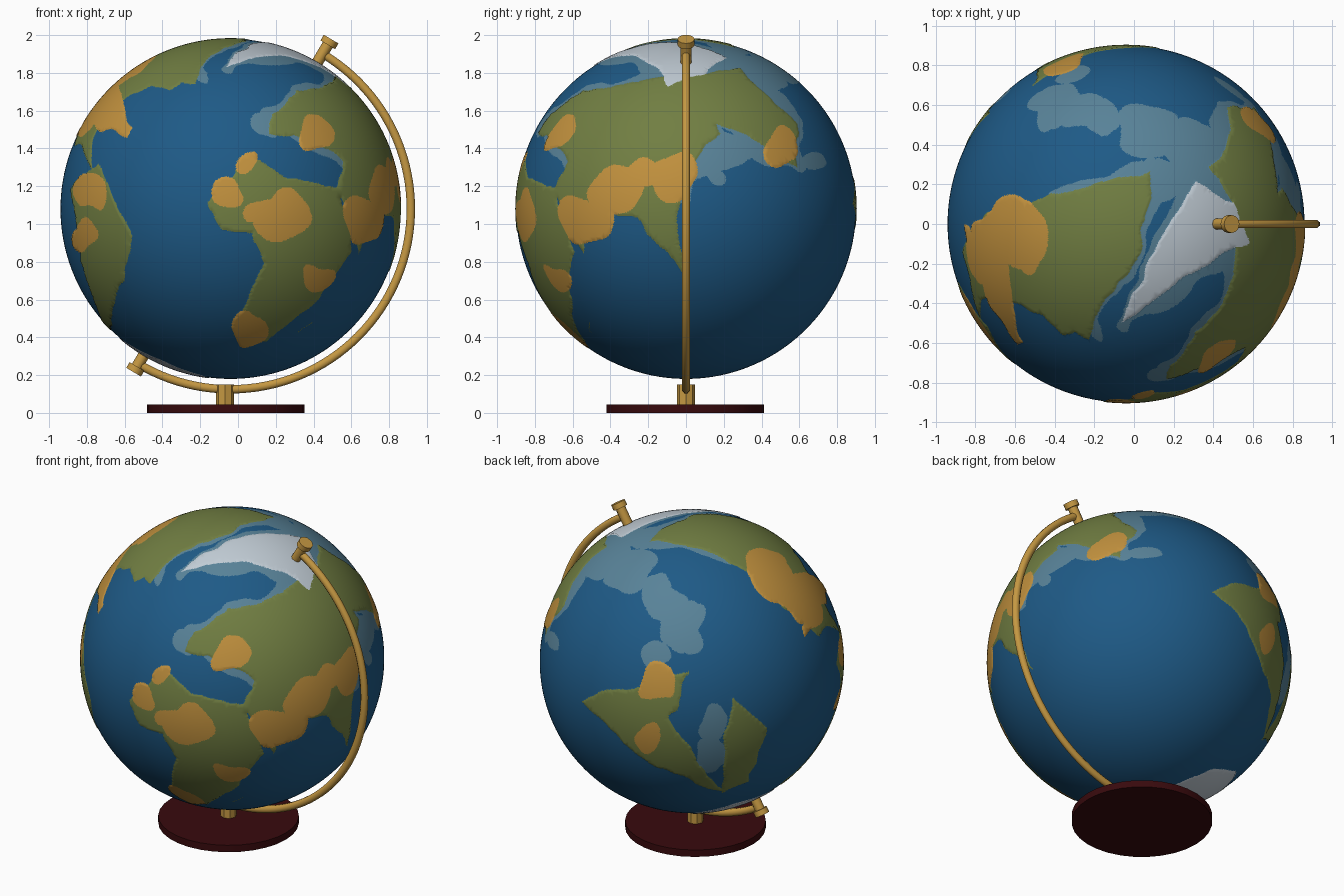
import bpy, bmesh, math
from mathutils import Vector, noise

if "Cube" in bpy.data.objects:
    bpy.data.objects.remove(bpy.data.objects["Cube"])

C = Vector((-0.04, 0, 1.08))          # globe centre
R = 0.90
AXIS = Vector((0.51, 0, 0.86)).normalized()
SOUTH_ICE = Vector((-0.40, 0.10, -0.91)).normalized()


def mat(name, col):
    m = bpy.data.materials.new(name)
    m.diffuse_color = (*col, 1)
    m.use_nodes = True
    m.node_tree.nodes["Principled BSDF"].inputs["Base Color"].default_value = m.diffuse_color
    return m


OCEAN, SHALLOW, GREEN, ORANGE, WHITE = range(5)
map_mats = [mat("ocean blue", (0.013, 0.102, 0.240)), mat("shallow water", (0.098, 0.225, 0.315)),
            mat("land green", (0.165, 0.210, 0.055)), mat("highland orange", (0.540, 0.285, 0.048)),
            mat("ice white", (0.530, 0.600, 0.660))]
gold = mat("brass gold", (0.560, 0.315, 0.055))
wood = mat("dark red wood", (0.040, 0.003, 0.004))


# Viewing directions from which rough land shapes are projected on to the sphere
def view(az, el):
    a, e = math.radians(az), math.radians(el)
    h = Vector((math.sin(a), -math.cos(a), 0))
    right = Vector((math.cos(a), math.sin(a), 0))
    up = Vector((0, 0, math.cos(e))) - h * math.sin(e)
    return right, up, right.cross(up)


FRONT, SIDE, TOP, FRONT_HIGH, BACK_HIGH = view(0, 0), view(90, 0), view(0, 90), view(35, 25), view(215, 25)

# Rough continents, in hundredths of the globe radius
LAND = [
    (FRONT, [(12, 31), (22, 26), (32, 17), (65, 12), (71, -24), (52, -53), (19, -78), (1, -75),
             (18, -34), (15, -16), (-5, -14), (-15, 4)]),                            # south-west continent
    (FRONT, [(35, -75), (54, -62), (43, -70)]),                                      # its island
    (FRONT_HIGH, [(-32, 3), (-26, 18), (-12, 24), (-4, 33), (20, 36), (59, 63), (84, 26), (76, -58),
                  (62, -38), (41, -40), (26, -62), (8, -30), (14, -14), (2, -6), (-16, 3)]),
    (SIDE, [(-21, 76), (33, 82), (65, 50), (65, 25), (29, 47), (2, 57)]),            # eastern arm
    (FRONT, [(-94, 12), (-77, 26), (-57, -20), (-66, -53), (-72, -76), (-88, -31)]),
    (TOP, [(-92, -15), (-79, 7), (14, 28), (8, -15), (-9, -40), (-22, -65), (-53, -49), (-88, -29)]),
    (BACK_HIGH, [(-2, 92), (14, 76), (70, 32), (98, 19), (64, 79)]),
    (BACK_HIGH, [(-74, -25), (-2, -7), (-15, -38), (21, -88), (-28, -67)]),
    (BACK_HIGH, [(28, -23), (49, -43), (37, -79), (18, -88)]),
]
ICE = [(TOP, [(-2, -55), (14, -17), (39, 24), (59, 13), (67, -9), (31, -31)])]
# Highlands and shallow seas: view, centre, radius
HILLS = [(FRONT, -3, 10, 11), (FRONT, 12, 28, 7), (FRONT, 30, -5, 15), (FRONT, 16, -1, 9),
         (FRONT, 10, -71, 10), (FRONT, 52, -40, 9), (FRONT, 50, 45, 9),
         (FRONT, -82, 8, 10), (FRONT, -86, -16, 9), (FRONT, -87, 47, 5),
         (SIDE, -40, 13, 15), (SIDE, -24, 22, 10), (SIDE, -59, -5, 15), (SIDE, -8, 20, 13), (SIDE, 56, 37, 10),
         (TOP, -63, -4, 19), (BACK_HIGH, 47, 63, 12), (BACK_HIGH, 73, 43, 16),
         (BACK_HIGH, -25, -14, 12), (BACK_HIGH, -25, -51, 8)]
SHOALS = [(BACK_HIGH, -41, 60, 14), (BACK_HIGH, -18, 37, 12), (BACK_HIGH, 1, 27, 10), (BACK_HIGH, -22, 3, 10),
          (BACK_HIGH, 1, 13, 9), (BACK_HIGH, 16, -40, 12), (BACK_HIGH, 15, -60, 12),
          (TOP, -39, 67, 11), (TOP, -14, 60, 10), (TOP, 14, 50, 15), (TOP, 37, 44, 16), (TOP, 20, 24, 11),
          (SIDE, 16, 20, 6), (SIDE, 17, 44, 8), (SIDE, 74, 30, 6), (FRONT, 19, 48, 7)]


def flat(d, v):
    return Vector((d.dot(v[0]), d.dot(v[1]))) * 100


def edges(P):
    return zip(P, P[1:] + P[:1])


def inside(p, P):
    hit = False
    for (x0, y0), (x1, y1) in edges(P):
        if (y1 > p.y) != (y0 > p.y) and p.x < (x0 - x1) * (p.y - y1) / (y0 - y1) + x1:
            hit = not hit
    return hit


def gap(p, P):
    best = 999
    for a, b in edges(P):
        a, ab = Vector(a), Vector(b) - Vector(a)
        t = max(0, min(1, (p - a).dot(ab) / ab.length_squared))
        best = min(best, (p - a - ab * t).length)
    return best


def within(d, shapes):
    return any(d.dot(v[2]) > 0.02 and inside(flat(d, v), P) for v, P in shapes)


def in_discs(d, discs):
    return any(d.dot(v[2]) > 0 and (flat(d, v) - Vector((x, y))).length < r for v, x, y, r in discs)


# Coasts are roughened by noise; shallow water fringes the northern land
def colour_at(d):
    soft = (d + noise.noise_vector(d * 5) * 0.07).normalized()
    d = (d + noise.noise_vector(d * 5) * 0.03 + noise.noise_vector(d * 12) * 0.015).normalized()
    if d.dot(SOUTH_ICE) > 0.955 or within(d, ICE):
        return WHITE
    if in_discs(soft, HILLS):
        return ORANGE
    if within(d, LAND):
        return GREEN
    if in_discs(soft, SHOALS):
        return SHALLOW
    if d.dot(AXIS) > 0.55:
        width = 6 + 9 * noise.noise(d * 4)
        if any(d.dot(v[2]) > 0.1 and gap(flat(d, v), P) < width for v, P in LAND + ICE):
            return SHALLOW
    return OCEAN


def finish(name, bm, mats, angle=40):
    me = bpy.data.meshes.new(name)
    bm.to_mesh(me)
    bm.free()
    for m in mats:
        me.materials.append(m)
    ob = bpy.data.objects.new(name, me)
    bpy.context.collection.objects.link(ob)
    bpy.ops.object.select_all(action='DESELECT')
    ob.select_set(True)
    bpy.context.view_layer.objects.active = ob
    bpy.ops.object.shade_smooth_by_angle(angle=math.radians(angle))
    return ob


# Globe: mesh is refined along the coastlines, land slightly raised
bm = bmesh.new()
bmesh.ops.create_icosphere(bm, subdivisions=6, radius=1)
for step in range(3):
    for f in bm.faces:
        f.material_index = colour_at(f.calc_center_median().normalized())
    if step < 2:
        coast = {f for e in bm.edges if len({g.material_index for g in e.link_faces}) > 1 for f in e.link_faces}
        bmesh.ops.subdivide_edges(bm, edges=list({e for f in coast for e in f.edges}), cuts=1, use_grid_fill=True)
        bmesh.ops.triangulate(bm, faces=[f for f in bm.faces if len(f.verts) > 3])
        for v in bm.verts:
            v.co.normalize()
for v in bm.verts:
    land = all(f.material_index >= GREEN for f in v.link_faces)
    v.co = C + v.co * (R + (0.004 if land else 0))
finish("globe", bm, map_mats, 60)


def cylinder(name, a, b, r, sides, m):
    a, b = Vector(a), Vector(b)
    bm = bmesh.new()
    bmesh.ops.create_cone(bm, cap_ends=True, segments=sides, radius1=r, radius2=r, depth=(b - a).length)
    q = (b - a).to_track_quat('Z', 'Y')
    for v in bm.verts:
        v.co = q @ v.co + (a + b) / 2
    return finish(name, bm, [m])


# Half-ring bracket
bm = bmesh.new()
rings, n, steps = [], 8, 64
for i in range(steps + 1):
    t = math.radians(-121 + 180 * i / steps)
    out = Vector((math.cos(t), 0, math.sin(t)))
    ring = []
    for k in range(n):
        a = (k + 0.5) * math.tau / n
        ring.append(bm.verts.new(C + out * (0.955 + 0.024 * math.cos(a)) + Vector((0, 0.022 * math.sin(a), 0))))
    rings.append(ring)
for p, q in zip(rings, rings[1:]):
    for k in range(n):
        bm.faces.new((p[k], p[(k + 1) % n], q[(k + 1) % n], q[k]))
bm.faces.new(rings[0])
bm.faces.new(rings[-1])
bmesh.ops.recalc_face_normals(bm, faces=bm.faces)
finish("ring_bracket", bm, [gold], 50)

# Axis pins with knobs
for name, s, tip in (("top", 1, 1.045), ("bottom", -1, 1.005)):
    cylinder(name + "_pin", C + AXIS * s * 0.89, C + AXIS * s * (tip - 0.02), 0.030, 10, gold)
    cylinder(name + "_knob", C + AXIS * s * (tip - 0.035), C + AXIS * s * tip, 0.045, 12, gold)

# Stand
cylinder("post", (-0.068, 0, 0.03), (-0.068, 0, 0.15), 0.048, 8, gold)
cylinder("base", (-0.065, -0.005, 0.0), (-0.065, -0.005, 0.045), 0.417, 32, wood)
